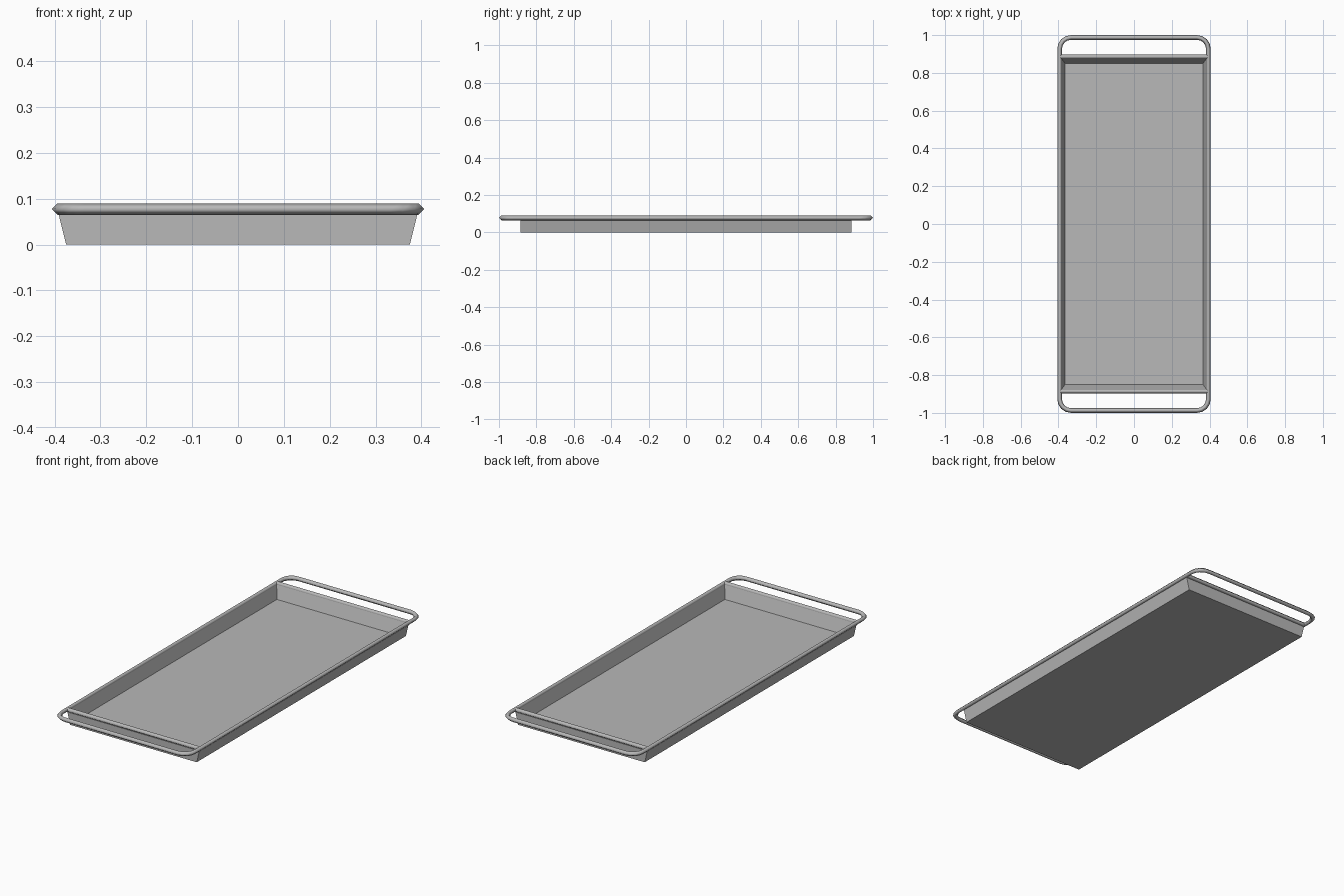
import bpy, bmesh
from math import cos, sin, pi
from mathutils import Matrix, Vector

default = bpy.data.objects.get("Cube")
if default:
    bpy.data.objects.remove(default, do_unlink=True)

steel = bpy.data.materials.new("grey_steel")
steel.use_nodes = True
steel.diffuse_color = (0.48, 0.48, 0.48, 1)
steel.node_tree.nodes["Principled BSDF"].inputs["Base Color"].default_value = (0.48, 0.48, 0.48, 1)

RAIL_Z = 0.0775   # centre height of the rails
RAIL_R = 0.0125   # rail radius
RAIL_X, RAIL_Y = 0.3935, 0.9875
CORNER = 0.06     # bend radius of the rail centreline
SIDES = 4


def finish(name, bm, smooth=False):
    bmesh.ops.recalc_face_normals(bm, faces=bm.faces)
    for face in bm.faces:
        face.smooth = smooth
    mesh = bpy.data.meshes.new(name)
    bm.to_mesh(mesh)
    bm.free()
    mesh.materials.append(steel)
    obj = bpy.data.objects.new(name, mesh)
    bpy.context.collection.objects.link(obj)
    return obj


def bridge(bm, a, b):
    n = len(a)
    for i in range(n):
        j = (i + 1) % n
        bm.faces.new((a[i], a[j], b[j], b[i]))


# Tray: rectangular rings from the outer base, over the lip, to the inner floor
bm = bmesh.new()
sections = [(0.375, 0.885, 0), (0.394, 0.885, RAIL_Z),
            (0.382, 0.873, RAIL_Z), (0.364, 0.849, 0.012)]
rings = [[bm.verts.new((sx * x, sy * y, z))
          for sx, sy in ((1, 1), (-1, 1), (-1, -1), (1, -1))]
         for x, y, z in sections]
for lower, upper in zip(rings, rings[1:]):
    bridge(bm, lower, upper)
bm.faces.new(rings[0])
bm.faces.new(rings[-1])
finish("tray", bm)

# Rail: a closed loop with bent corners that forms a handle at each end
bm = bmesh.new()
STEPS = 4
loops = []
for q, (sx, sy) in enumerate(((1, 1), (-1, 1), (-1, -1), (1, -1))):
    centre = Vector((sx * (RAIL_X - CORNER), sy * (RAIL_Y - CORNER), RAIL_Z))
    for s in range(STEPS + 1):
        angle = (q + s / STEPS) * pi / 2
        out = Vector((cos(angle), sin(angle), 0))
        loop = []
        for k in range(SIDES):
            a = 2 * pi * k / SIDES
            offset = out * (CORNER + RAIL_R * cos(a))
            loop.append(bm.verts.new(centre + offset + Vector((0, 0, RAIL_R * sin(a)))))
        loops.append(loop)
for i, loop in enumerate(loops):
    bridge(bm, loop, loops[(i + 1) % len(loops)])
finish("handle_rail", bm, smooth=True)

# Cross bars along the top of both end walls
for name, y in (("front_cross_bar", -0.8855), ("back_cross_bar", 0.8855)):
    bm = bmesh.new()
    place = Matrix.Translation((0, y, RAIL_Z)) @ Matrix.Rotation(pi / 2, 4, 'Y')
    bmesh.ops.create_cone(bm, cap_ends=False, segments=SIDES, radius1=RAIL_R,
                          radius2=RAIL_R, depth=2 * RAIL_X, matrix=place)
    finish(name, bm, smooth=True)
